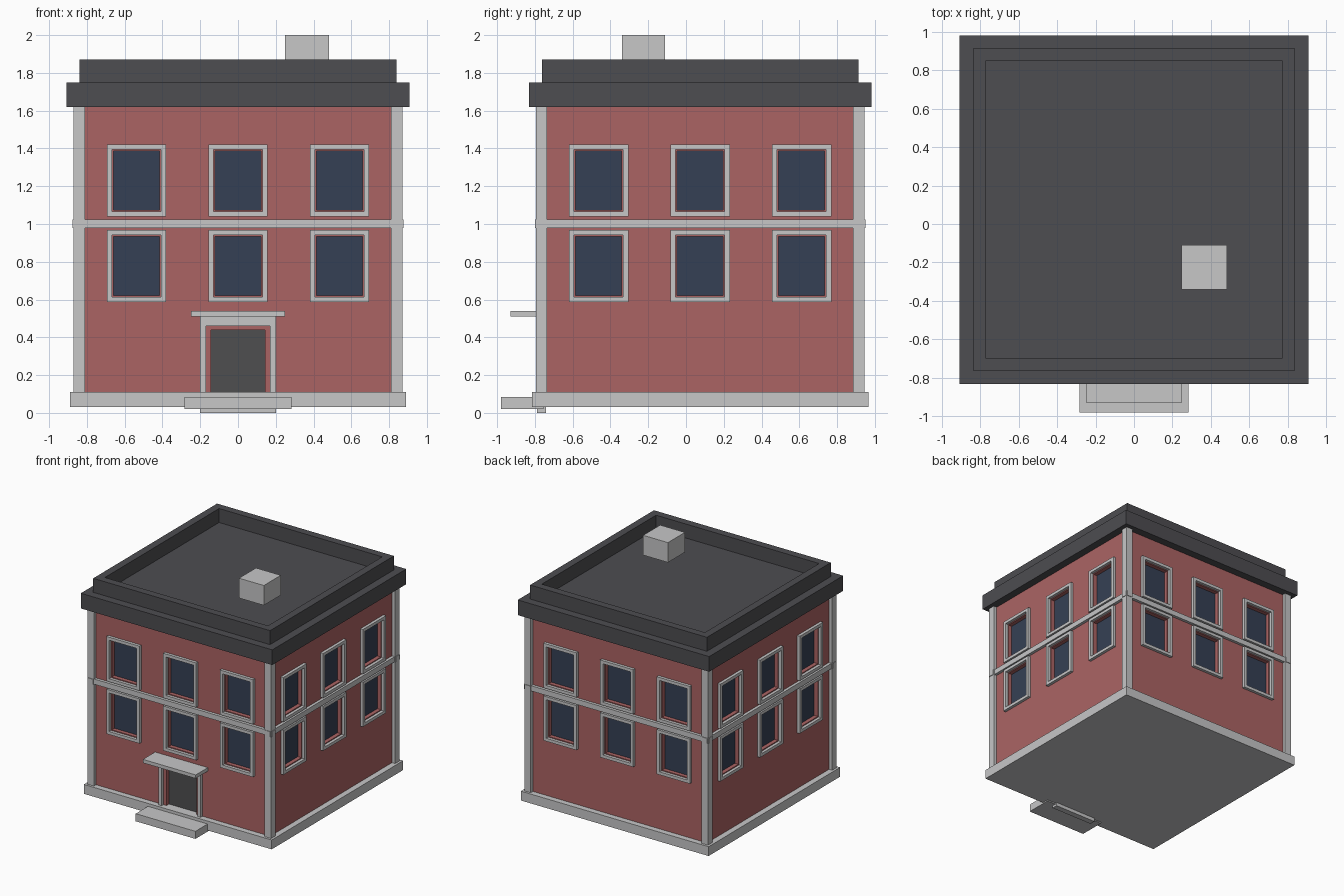
import bpy, bmesh, math
from mathutils import Matrix, Vector

if "Cube" in bpy.data.objects:
    bpy.data.objects.remove(bpy.data.objects["Cube"], do_unlink=True)


def material(name, rgb):
    m = bpy.data.materials.new(name)
    m.use_nodes = True
    m.diffuse_color = (*rgb, 1)
    m.node_tree.nodes["Principled BSDF"].inputs["Base Color"].default_value = (*rgb, 1)
    return m


BRICK = material("brick_red", (0.41, 0.127, 0.127))
TRIM = material("pale_stone", (0.57, 0.57, 0.575))
ROOF = material("dark_slate", (0.075, 0.074, 0.082))
GLASS = material("navy_glass", (0.036, 0.051, 0.089))
DOOR = material("charcoal_door", (0.077, 0.077, 0.08))

CENTRE_Y = 0.075          # the building body sits behind the step
WALL = 0.84               # half width of the walls
RECESS = 0.04
SIDES = ["front", "right", "back", "left"]


def finish(name, bm, mat, turn=0):
    """Turn the part onto its side of the building and link it."""
    bmesh.ops.recalc_face_normals(bm, faces=bm.faces)
    bm.transform(Matrix.Translation((0, CENTRE_Y, 0)) @ Matrix.Rotation(turn * math.pi / 2, 4, "Z"))
    me = bpy.data.meshes.new(name)
    bm.to_mesh(me)
    bm.free()
    if mat:
        me.materials.append(mat)
    ob = bpy.data.objects.new(name, me)
    bpy.context.collection.objects.link(ob)
    return ob


def add_box(bm, x, y, z):
    size = Vector((x[1] - x[0], y[1] - y[0], z[1] - z[0]))
    mid = Vector((sum(x), sum(y), sum(z))) / 2
    bmesh.ops.create_cube(bm, size=1, matrix=Matrix.Translation(mid) @ Matrix.Diagonal((*size, 1)))


def box(name, x, y, z, mat, turn=0):
    bm = bmesh.new()
    add_box(bm, x, y, z)
    return finish(name, bm, mat, turn)


def ring(name, outer, inner, span, place, mat, turn=0):
    """Rectangular frame: outer and inner are (u0, u1, v0, v1), extruded over span."""
    bm = bmesh.new()

    def loop(r, d):
        corners = [(r[0], r[2]), (r[1], r[2]), (r[1], r[3]), (r[0], r[3])]
        return [bm.verts.new(place(u, v, d)) for u, v in corners]

    loops = [loop(outer, span[0]), loop(outer, span[1]), loop(inner, span[1]), loop(inner, span[0])]
    for a, b in zip(loops, loops[1:] + loops[:1]):
        for i in range(4):
            j = (i + 1) % 4
            bm.faces.new((a[i], a[j], b[j], b[i]))
    return finish(name, bm, mat, turn)


def upright(u, v, d):
    return (u, d, v)


def level(u, v, d):
    return (u, v, d)


def sq(h):
    return (-h, h)


def rect(cx, cz, hw, hh):
    return (cx - hw, cx + hw, cz - hh, cz + hh)


# Walls, with recessed openings cut for the windows and the door
walls = box("walls", sq(WALL), sq(WALL), (0.05, 1.70), BRICK)
windows = [(cx, cz) for cz in (0.778, 1.23) for cx in (-0.5375, 0, 0.5375)]
cut = bmesh.new()
for k in range(4):
    part = bmesh.new()
    for cx, cz in windows:
        r = rect(cx, cz, 0.122, 0.157)
        add_box(part, r[:2], (-WALL - 0.1, -WALL + RECESS), r[2:])
    if k == 0:
        add_box(part, sq(0.142), (-WALL - 0.1, -WALL + RECESS), (0.08, 0.44))
    part.transform(Matrix.Rotation(k * math.pi / 2, 4, "Z"))
    tmp = bpy.data.meshes.new("tmp")
    part.to_mesh(tmp)
    part.free()
    cut.from_mesh(tmp)
    bpy.data.meshes.remove(tmp)
cutter = finish("opening_cutter", cut, BRICK)
cutter.hide_render = True
mod = walls.modifiers.new("openings", "BOOLEAN")
mod.operation, mod.solver, mod.object = "DIFFERENCE", "EXACT", cutter
bpy.context.view_layer.objects.active = walls
bpy.ops.object.modifier_apply(modifier=mod.name)
bpy.data.objects.remove(cutter, do_unlink=True)

# Window frames, panes, corner posts and storey band on every side
frame_span = (-WALL - 0.025, -WALL + 0.01)
pane_span = (-WALL + RECESS - 0.006, -WALL + RECESS + 0.002)
for k, side in enumerate(SIDES):
    for n, (cx, cz) in enumerate(windows, 1):
        ring(f"{side}_window_frame_{n}", rect(cx, cz, 0.157, 0.191), rect(cx, cz, 0.13, 0.165),
             frame_span, upright, TRIM, k)
        r = rect(cx, cz, 0.122, 0.157)
        box(f"{side}_window_pane_{n}", r[:2], pane_span, r[2:], GLASS, k)
    box(f"{side}_corner_post", (-0.87, -0.81), (-0.87, -0.81), (0.08, 1.65), TRIM, k)
    box(f"{side}_storey_band", sq(0.875), (-0.865, -0.815), (0.98, 1.025), TRIM, k)

# Base
box("plinth", sq(0.89), sq(0.89), (0.03, 0.11), TRIM)

# Entrance
ring("door_frame", (-0.2, 0.2, 0, 0.51), (-0.17, 0.17, 0.03, 0.46), (-0.865, -0.815), upright, TRIM)
box("door", sq(0.142), pane_span, (0.08, 0.44), DOOR)
box("door_canopy", sq(0.25), (-1.005, -0.83), (0.51, 0.54), TRIM)
box("door_step", sq(0.283), (-1.055, -0.83), (0.02, 0.085), TRIM)

# Roof: cornice slab, parapet and chimney
box("cornice", sq(0.907), sq(0.907), (1.62, 1.75), ROOF)
ring("parapet", (-0.838, 0.838) * 2, (-0.773, 0.773) * 2, (1.74, 1.87), level, ROOF)
box("chimney", (0.248, 0.483), (-0.415, -0.185), (1.83, 2.0), TRIM)
